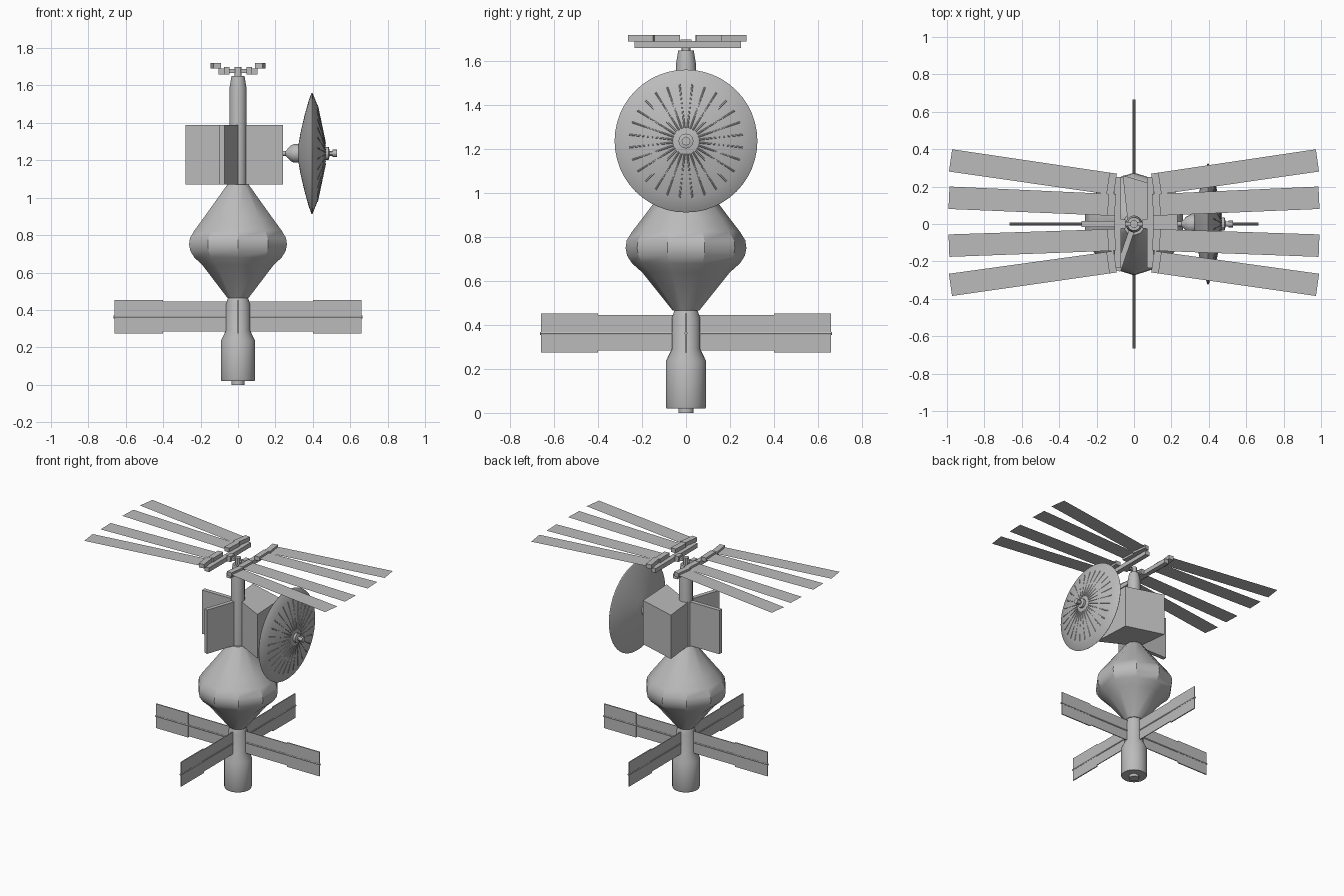
import bpy, bmesh, math
from mathutils import Matrix, Vector

old = bpy.data.objects.get("Cube")
if old:
    bpy.data.objects.remove(old, do_unlink=True)

grey = bpy.data.materials.new("light_grey")
grey.use_nodes = True
colour = (0.5, 0.5, 0.5, 1)
grey.diffuse_color = colour
grey.node_tree.nodes["Principled BSDF"].inputs["Base Color"].default_value = colour


def finish(name, bm, sharp=30):
    """Turn a bmesh into an object, smooth except at sharp edges."""
    bmesh.ops.recalc_face_normals(bm, faces=bm.faces)
    for f in bm.faces:
        f.smooth = True
    for e in bm.edges:
        e.smooth = len(e.link_faces) == 2 and e.calc_face_angle(0) < math.radians(sharp)
    mesh = bpy.data.meshes.new(name)
    bm.to_mesh(mesh)
    bm.free()
    mesh.materials.append(grey)
    ob = bpy.data.objects.new(name, mesh)
    bpy.context.collection.objects.link(ob)
    return ob


def lathe(name, profile, sides=28, matrix=Matrix(), phase=0.0):
    """Revolve (radius, height) points about the local z axis."""
    bm = bmesh.new()
    rings = []
    for r, h in profile:
        ring = []
        for i in range(sides):
            a = phase + math.tau * i / sides
            ring.append(bm.verts.new((r * math.cos(a), r * math.sin(a), h)))
        rings.append(ring)
    for a, b in zip(rings, rings[1:]):
        for i in range(sides):
            j = (i + 1) % sides
            bm.faces.new((a[i], a[j], b[j], b[i]))
    bm.faces.new(rings[0][::-1])
    bm.faces.new(rings[-1])
    bm.transform(matrix)
    return finish(name, bm)


def box(name, low, high, matrix=Matrix()):
    low, high = Vector(low), Vector(high)
    bm = bmesh.new()
    size = Matrix.Diagonal((*(high - low), 1))
    bmesh.ops.create_cube(bm, size=1, matrix=matrix @ Matrix.Translation((low + high) / 2) @ size)
    return finish(name, bm)


def prism(name, outline, z0, z1):
    bm = bmesh.new()
    base = bm.faces.new([bm.verts.new((x, y, z0)) for x, y in outline])
    top = bmesh.ops.extrude_face_region(bm, geom=[base])["geom"]
    verts = [v for v in top if isinstance(v, bmesh.types.BMVert)]
    bmesh.ops.translate(bm, verts=verts, vec=(0, 0, z1 - z0))
    return finish(name, bm)


def turn_z(degrees):
    return Matrix.Rotation(math.radians(degrees), 4, "Z")


# Lower body and engine nozzle
lathe("engine_nozzle", [(0.035, 0), (0.035, 0.03)])
lathe("service_body", [(0.088, 0.02), (0.092, 0.03), (0.092, 0.235), (0.065, 0.29),
                       (0.065, 0.43), (0.05, 0.475)])

# Ten-sided bulb with flat waist panels
lathe("bulb_hull", [(0.06, 0.465), (0.2, 0.64), (0.245, 0.68), (0.268, 0.715), (0.275, 0.75),
                    (0.27, 0.785), (0.245, 0.825), (0.195, 0.89), (0.06, 1.07)],
      sides=10, phase=math.pi / 2)

# Mast through the equipment bay
lathe("mast", [(0.045, 1.05), (0.045, 1.59), (0.035, 1.65)])

# Equipment bay and two radiator fins
prism("equipment_bay", [(-0.03, -0.02), (0.03, -0.01), (0.24, -0.12), (0.225, 0.175), (-0.06, 0.26)],
      1.07, 1.39)
for name, angle, length in (("side_fin", 180, 0.28), ("front_fin", 251, 0.265)):
    box(name, (0, -0.015, 1.07), (length, 0.015, 1.39), turn_z(angle))

# Four lower solar wings, each with two panels and a spar
for n in range(4):
    m = turn_z(90 * n)
    box("wing_inner_panel", (0.05, -0.003, 0.285), (0.4, 0.003, 0.445), m)
    box("wing_outer_panel", (0.4, -0.004, 0.275), (0.66, 0.004, 0.452), m)
    spar = m @ Matrix.Translation((0, 0, 0.362)) @ Matrix.Rotation(math.pi / 2, 4, "Y")
    lathe("wing_spar", [(0.007, 0.05), (0.007, 0.665)], 8, spar)

# Dish on the left side: axis along +x
axis = Matrix.Translation((0, 0, 1.237)) @ Matrix.Rotation(math.pi / 2, 4, "Y")
lathe("dish_mount", [(0.013, 0.2), (0.013, 0.255), (0.04, 0.28), (0.05, 0.3), (0.05, 0.325),
                     (0.03, 0.34)], 16, axis)
lathe("dish", [(0.04, 0.322), (0.1, 0.332), (0.2, 0.355), (0.28, 0.377), (0.322, 0.392),
               (0.325, 0.396), (0.32, 0.4), (0.26, 0.424), (0.16, 0.448), (0.06, 0.465),
               (0.02, 0.47)], 48, axis)
lathe("dish_feed", [(0.034, 0.45), (0.034, 0.485), (0.014, 0.49), (0.014, 0.505),
                    (0.02, 0.505), (0.02, 0.53)], 12, axis)

# Thin ribs on the dish face
rib_path = Vector((0.2, 0, -0.042))
tilt = rib_path.to_track_quat("Z", "Y").to_matrix().to_4x4()
for n in range(28):
    m = axis @ turn_z(360 * (n + 0.5) / 28) @ Matrix.Translation((0.06, 0, 0.466)) @ tilt
    lathe("dish_rib", [(0.004, 0), (0.004, rib_path.length)], 6, m)

# Mast head and cross bar
lathe("mast_head", [(0.02, 1.64), (0.02, 1.7)], 12)
box("cross_bar", (-0.09, -0.01, 1.668), (0.09, 0.01, 1.688))

# Long upper blades on rails, mirrored left and right
for side in (1, -1):
    edges = sorted((side * 0.07, side * 0.105))
    box("blade_rail", (edges[0], -0.235, 1.66), (edges[1], 0.25, 1.692))
    joint = sorted((side * 0.045, side * 0.075))
    box("rail_joint", (joint[0], -0.025, 1.66), (joint[1], 0.025, 1.7))
    for y, angle in ((0.213, 8.3), (0.102, 2.5), (-0.085, -2), (-0.203, -8)):
        base = 0 if side > 0 else 180
        m = Matrix.Translation((side * 0.11, y, 1.705)) @ turn_z(base + side * angle)
        box("blade_clamp", (-0.01, -0.058, -0.015), (0.03, 0.058, 0.015), m)
        bm = bmesh.new()
        corners = ((0, -0.058), (0.88, -0.06), (0.88, 0.06), (0, 0.058))
        bm.faces.new([bm.verts.new(m @ Vector((x, v, 0))) for x, v in corners])
        finish("blade", bm)
